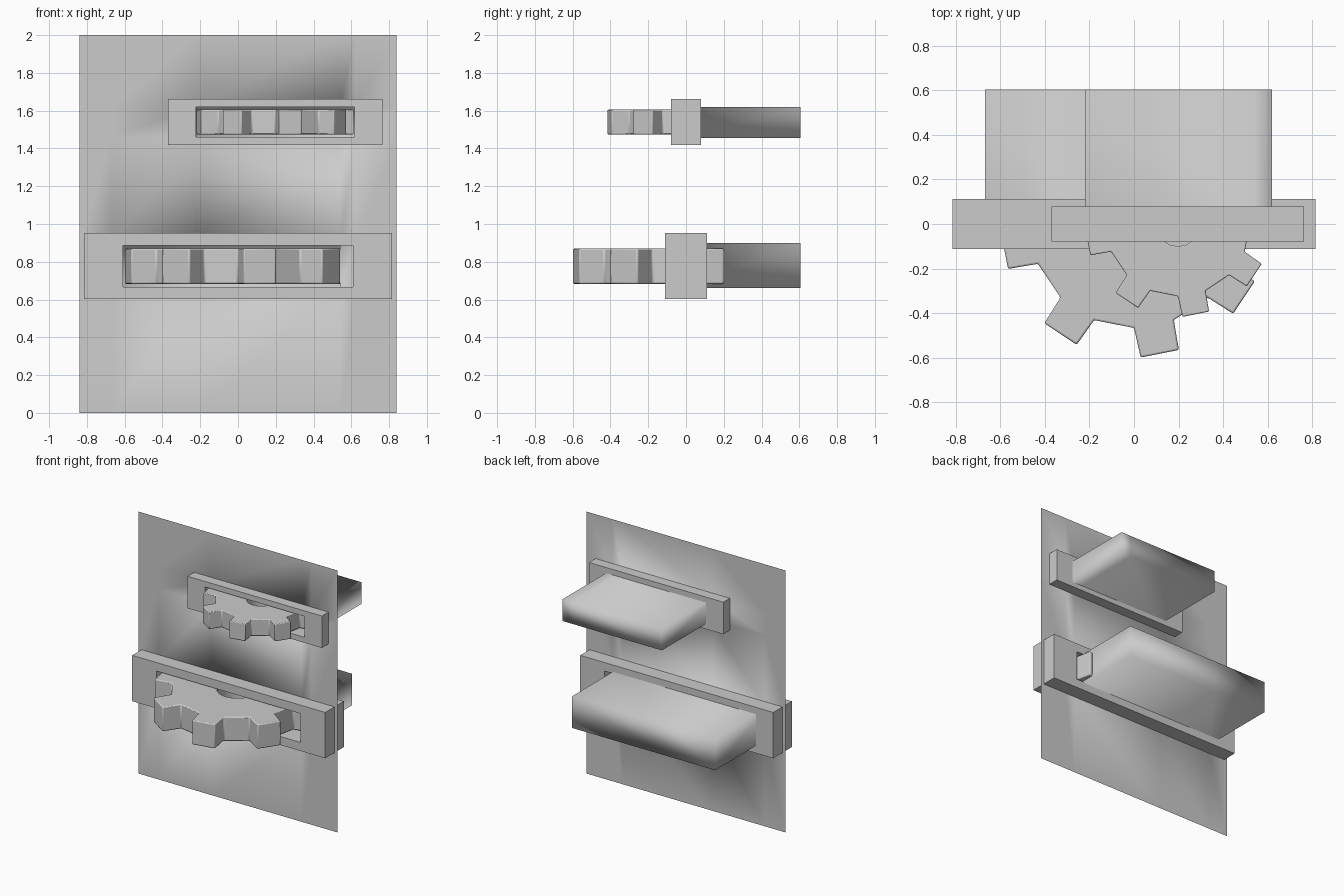
import bpy, bmesh, math
from mathutils import Vector

if "Cube" in bpy.data.objects:
    bpy.data.objects.remove(bpy.data.objects["Cube"])


def finish(name, bm, smooth=False):
    me = bpy.data.meshes.new(name)
    bm.to_mesh(me)
    bm.free()
    for p in me.polygons:
        p.use_smooth = smooth
    ob = bpy.data.objects.new(name, me)
    bpy.context.collection.objects.link(ob)
    return ob


# Wall sheet with two recessed pockets pushed out of the back
def wall():
    xs = [-0.84, -0.67, -0.22, 0.54, 0.62, 0.84]
    zs = [0, 0.66, 0.90, 1.455, 1.62, 2]
    bm = bmesh.new()
    v = [[bm.verts.new((x, 0, z)) for x in xs] for z in zs]
    cells = {}
    for j in range(5):
        for i in range(5):
            cells[i, j] = bm.faces.new((v[j][i], v[j][i + 1], v[j + 1][i + 1], v[j + 1][i]))
    for keys in ([(1, 1), (2, 1)], [(2, 3), (3, 3)]):
        faces = [cells[k] for k in keys]
        out = bmesh.ops.extrude_face_region(bm, geom=faces)["geom"]
        verts = [g for g in out if isinstance(g, bmesh.types.BMVert)]
        bmesh.ops.translate(bm, verts=verts, vec=(0, 0.605, 0))
        left = [f for f in faces if f.is_valid]
        if left:
            bmesh.ops.delete(bm, geom=left, context='FACES')
    return finish("wall_with_pockets", bm, True)


# Rectangular frame around a slot
def frame(name, cx, cz, ow, oh, iw, ih, d):
    bm = bmesh.new()
    corners = [(-1, -1), (1, -1), (1, 1), (-1, 1)]
    rings = []
    for w, h, y in ((ow, oh, -d), (ow, oh, d), (iw, ih, d), (iw, ih, -d)):
        rings.append([bm.verts.new((cx + a * w, y, cz + b * h)) for a, b in corners])
    for k in range(4):
        r, s = rings[k], rings[(k + 1) % 4]
        for i in range(4):
            j = (i + 1) % 4
            bm.faces.new((r[i], r[j], s[j], s[i]))
    bmesh.ops.recalc_face_normals(bm, faces=bm.faces)
    return finish(name, bm)


# Eight-toothed gear: 16-sided ring with every other side pulled out
def gear(name, cx, z0, z1, s):
    n, root, bore, reach = 16, 0.467 * s, 0.145 * s, 0.136 * s
    bm = bmesh.new()

    def pt(r, i, z):
        a = math.tau * i / n
        return Vector((cx + r * math.cos(a), r * math.sin(a), z))

    levels = []
    for z in (z0, z1):
        levels.append(([bm.verts.new(pt(bore, i, z)) for i in range(n)],
                       [bm.verts.new(pt(root, i, z)) for i in range(n)]))
    (bi, bo), (ti, to) = levels
    teeth = []
    for i in range(n):
        j = (i + 1) % n
        bm.faces.new((ti[i], to[i], to[j], ti[j]))
        bm.faces.new((bi[i], bi[j], bo[j], bo[i]))
        bm.faces.new((bi[i], ti[i], ti[j], bi[j]))
        f = bm.faces.new((bo[i], bo[j], to[j], to[i]))
        if i % 2 == 0:
            teeth.append((f, math.tau * (i + 0.5) / n))
    for f, a in teeth:
        new = bmesh.ops.extrude_discrete_faces(bm, faces=[f])["faces"][0]
        out = Vector((math.cos(a), math.sin(a), 0)) * reach
        c = new.calc_center_median()
        for v in new.verts:
            d = v.co - c
            v.co = c + Vector((d.x * 0.96, d.y * 0.96, d.z)) + out
    bmesh.ops.recalc_face_normals(bm, faces=bm.faces)
    ob = finish(name, bm)
    mod = ob.modifiers.new("bevel", 'BEVEL')
    mod.width = 0.008 * s
    mod.segments = 2
    mod.limit_method = 'ANGLE'
    mod.angle_limit = math.radians(30)
    bpy.context.view_layer.objects.active = ob
    ob.select_set(True)
    bpy.ops.object.shade_smooth_by_angle(angle=math.radians(40))
    ob.select_set(False)
    return ob


wall()
frame("lower_frame", 0, 0.777, 0.815, 0.175, 0.608, 0.11, 0.112)
frame("upper_frame", 0.197, 1.54, 0.567, 0.122, 0.42, 0.08, 0.079)
gear("lower_gear", 0, 0.683, 0.87, 1.0)
gear("upper_gear", 0.197, 1.474, 1.605, 0.695)
